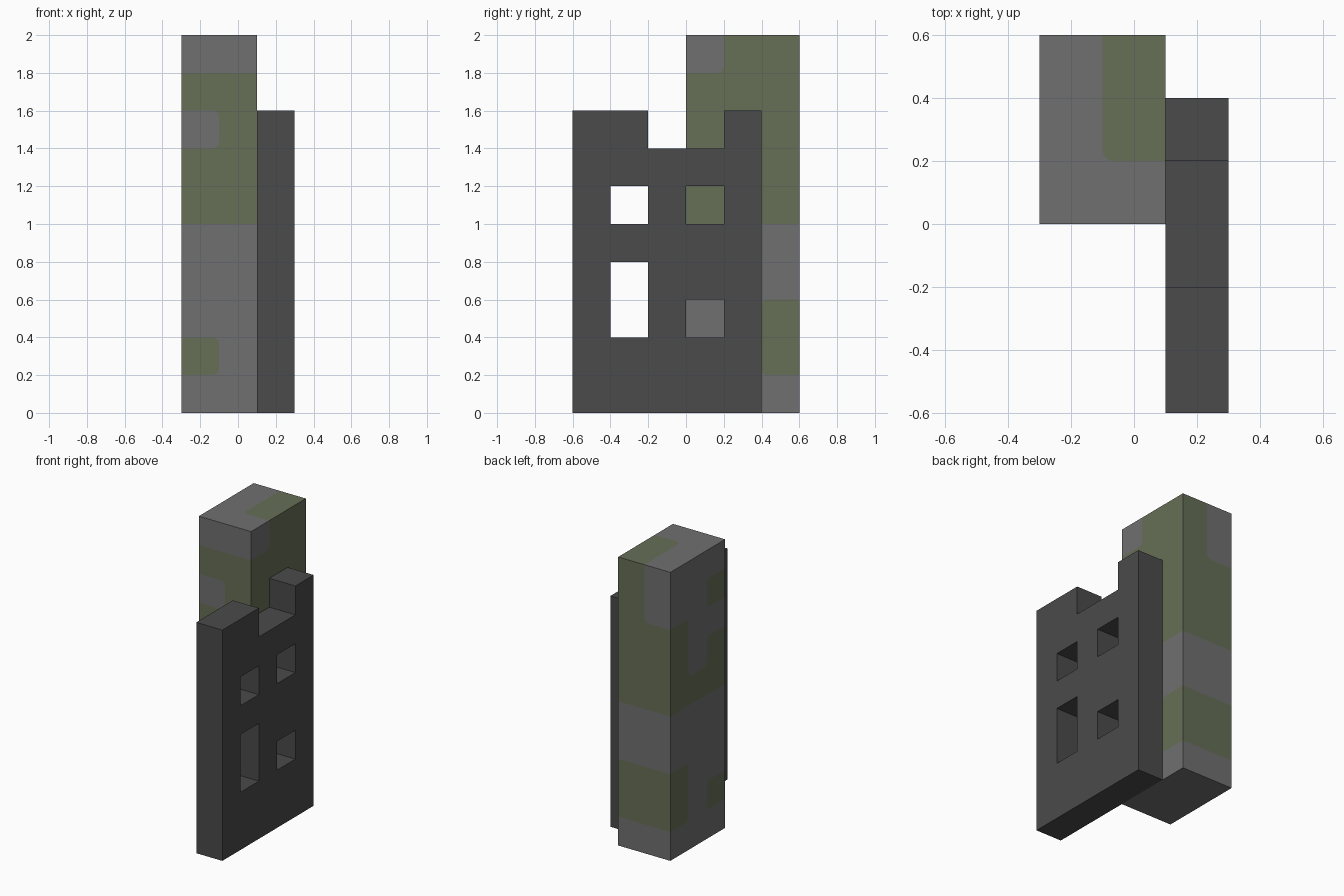
import bpy
import bmesh
from math import sin, cos, pi
from mathutils import Vector

cube = bpy.data.objects.get("Cube")
if cube:
    bpy.data.objects.remove(cube, do_unlink=True)

U = 0.2        # block size
R = 0.035      # rounding of the camouflage corners


def material(name, rgb):
    m = bpy.data.materials.new(name)
    m.use_nodes = True
    m.diffuse_color = (*rgb, 1)
    m.node_tree.nodes["Principled BSDF"].inputs["Base Color"].default_value = (*rgb, 1)
    return m


stone = material("stone grey", (0.162, 0.162, 0.162))
moss = material("moss green", (0.133, 0.156, 0.093))
slate = material("dark slate", (0.069, 0.069, 0.069))


def finish(name, bm, mats):
    bmesh.ops.remove_doubles(bm, verts=bm.verts, dist=0.0001)
    bmesh.ops.recalc_face_normals(bm, faces=bm.faces)
    mesh = bpy.data.meshes.new(name)
    bm.to_mesh(mesh)
    bm.free()
    for m in mats:
        mesh.materials.append(m)
    ob = bpy.data.objects.new(name, mesh)
    bpy.context.collection.objects.link(ob)
    return ob


# Camouflage of the tower: one string per layer from the ground up,
# left column front to back, then right column front to back
LAYERS = ["... ...", "G.G ..G", "..G ..G", "... ...", "... ...",
          "GGG GGG", "G.G GGG", "..G GGG", "G.. GGG", "... .GG"]
SIZE = (2, 3, len(LAYERS))
ORIGIN = Vector((-0.3, 0, 0))


def is_green(cell):
    return int(LAYERS[cell[2]].split()[cell[0]][cell[1]] == "G")


def tower_side(bm, axis, end):
    """Pave one side of the tower with cells whose lone corners are rounded."""
    ua, va = [a for a in range(3) if a != axis]
    depth = SIZE[axis] if end else 0

    def colour(u, v):
        if not (0 <= u < SIZE[ua] and 0 <= v < SIZE[va]):
            return None
        cell = [0, 0, 0]
        cell[ua], cell[va] = u, v
        cell[axis] = SIZE[axis] - 1 if end else 0
        # the underside is plain
        return 0 if (axis == 2 and not end) else is_green(cell)

    def face(points, index):
        verts = []
        for u, v in points:
            p = Vector((0, 0, 0))
            p[ua], p[va], p[axis] = u * U, v * U, depth * U
            verts.append(bm.verts.new(p + ORIGIN))
        f = bm.faces.new(verts)
        f.normal_update()
        if (f.normal[axis] > 0) != bool(end):
            f.normal_flip()
        f.material_index = index

    r = R / U
    for u in range(SIZE[ua]):
        for v in range(SIZE[va]):
            own = colour(u, v)
            outline = []
            for k, (su, sv) in enumerate([(1, 1), (-1, 1), (-1, -1), (1, -1)]):
                corner = (u + (su + 1) / 2, v + (sv + 1) / 2)
                around = {colour(u + su, v), colour(u, v + sv), colour(u + su, v + sv)}
                if around == {1 - own}:
                    cu, cv = corner[0] - su * r, corner[1] - sv * r
                    angles = [(k + s / 4) * pi / 2 for s in range(5)]
                    arc = [(cu + r * cos(a), cv + r * sin(a)) for a in angles]
                    outline += arc
                    face([corner] + arc[::-1], 1 - own)
                else:
                    outline.append(corner)
            face(outline, own)


# Tower
bm = bmesh.new()
for axis in range(3):
    for end in (0, 1):
        tower_side(bm, axis, end)
mesh = bpy.data.meshes.new("tower")
bm.to_mesh(mesh)
bm.free()
mesh.materials.append(stone)
mesh.materials.append(moss)
bpy.context.collection.objects.link(bpy.data.objects.new("tower", mesh))

# Ruined wall with window openings: rows from the top down, front to back
WALL = ["##..#", "#####", "#.#.#", "#####", "#.###", "#.#.#", "#####", "#####"]
bm = bmesh.new()
for row, line in enumerate(reversed(WALL)):
    for col, mark in enumerate(line):
        if mark == "#":
            y, z = col * U - 0.6, row * U
            bm.faces.new([bm.verts.new((0.1, y + dy * U, z + dz * U))
                          for dy, dz in ((0, 0), (1, 0), (1, 1), (0, 1))])
bmesh.ops.remove_doubles(bm, verts=bm.verts, dist=0.0001)
grown = bmesh.ops.extrude_face_region(bm, geom=bm.faces[:], use_keep_orig=True)
bmesh.ops.translate(bm, vec=(U, 0, 0),
                    verts=[g for g in grown["geom"] if isinstance(g, bmesh.types.BMVert)])
finish("ruined_wall", bm, [slate])
